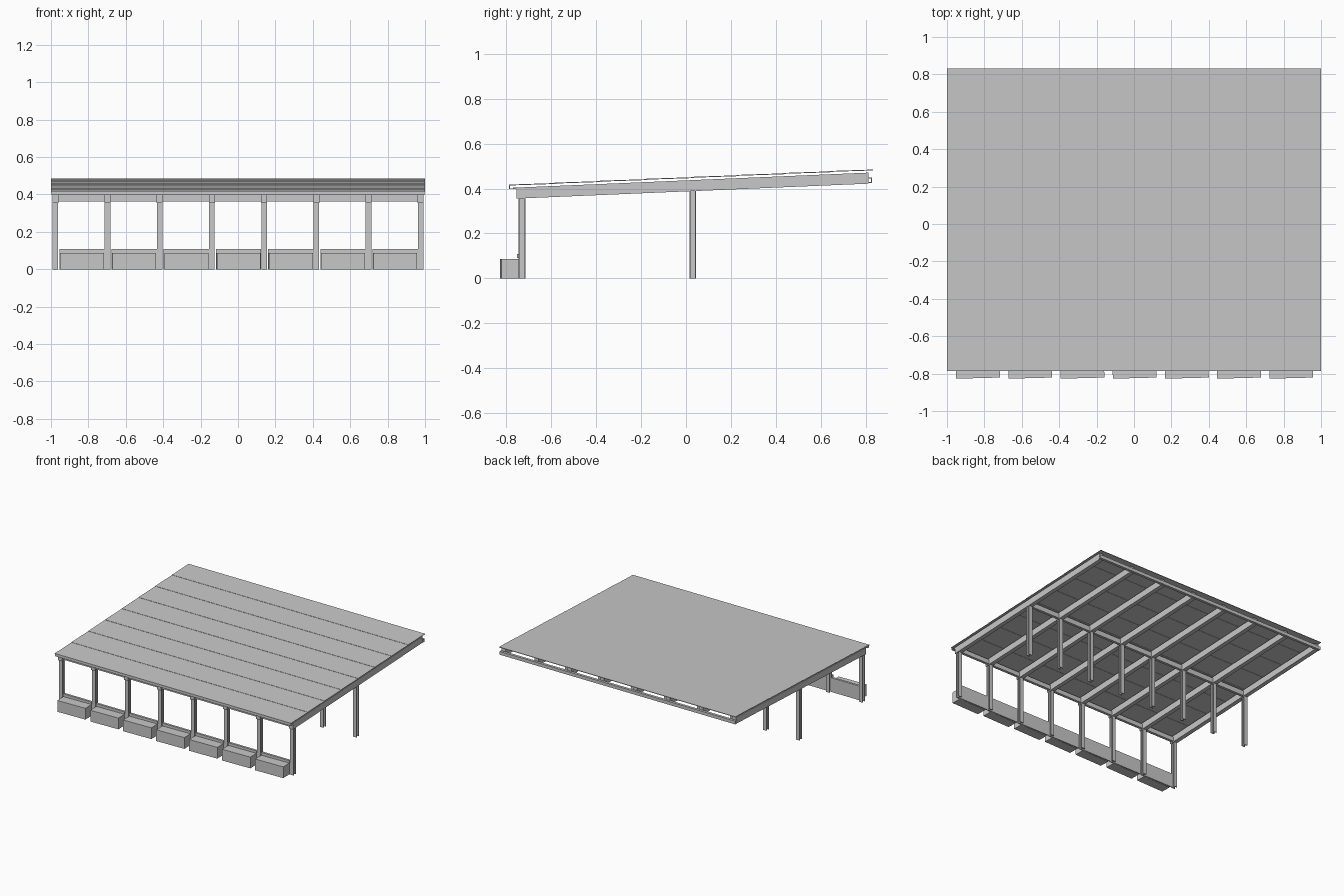
import bpy, math
from mathutils import Matrix, Vector

if "Cube" in bpy.data.objects:
    bpy.data.objects.remove(bpy.data.objects["Cube"])

grey = bpy.data.materials.new("light grey")
grey.diffuse_color = (0.58, 0.58, 0.58, 1)
grey.use_nodes = True
grey.node_tree.nodes["Principled BSDF"].inputs["Base Color"].default_value = grey.diffuse_color

SLOPE = 0.0425
POST_X = [-0.977 + i * 0.2791 for i in range(8)]
FRONT_Y, MID_Y = -0.73, 0.03


def extrude(name, profile, axis, start, end):
    """Extrude a closed profile along an axis: X uses (y, z), Y uses (x, z), Z uses (x, y)."""
    place = {'X': lambda a, b, t: (t, a, b),
             'Y': lambda a, b, t: (a, t, b),
             'Z': lambda a, b, t: (a, b, t)}[axis]
    n = len(profile)
    verts = [place(a, b, t) for t in (start, end) for a, b in profile]
    faces = [tuple(range(n))[::-1], tuple(range(n, 2 * n))]
    faces += [(i, (i + 1) % n, n + (i + 1) % n, n + i) for i in range(n)]
    if axis == 'Y':
        faces = [f[::-1] for f in faces]
    mesh = bpy.data.meshes.new(name)
    mesh.from_pydata(verts, [], faces)
    mesh.materials.append(grey)
    obj = bpy.data.objects.new(name, mesh)
    bpy.context.collection.objects.link(obj)
    return obj


def box(name, x0, x1, y0, y1, z0, z1):
    return extrude(name, [(x0, y0), (x1, y0), (x1, y1), (x0, y1)], 'Z', z0, z1)


def h_section(cx, cy, w, d, flange, web):
    """H outline with its flanges facing front and back."""
    right = [(w, -d), (w, -d + flange), (web, -d + flange),
             (web, d - flange), (w, d - flange), (w, d)]
    left = [(-x, y) for x, y in reversed(right)]
    return [(cx + x, cy + y) for x, y in right + left]


# steel posts and sloping rafters
for x in POST_X:
    extrude("front_post", h_section(x, FRONT_Y, 0.015, 0.015, 0.005, 0.004), 'Z', 0, 0.358)
    extrude("middle_post", h_section(x, MID_Y, 0.015, 0.015, 0.005, 0.004), 'Z', 0, 0.39)
    y0, y1 = -0.755, 0.812
    rise = (y1 - y0) * SLOPE
    extrude("rafter", [(y0, 0.355), (y1, 0.355 + rise), (y1, 0.404 + rise), (y0, 0.404)],
            'X', x - 0.016, x + 0.016)

# cross beams over both post rows
box("front_beam", POST_X[0], POST_X[-1], -0.74, -0.72, 0.362, 0.396)
box("middle_beam", POST_X[0], POST_X[-1], 0.02, 0.04, 0.392, 0.43)

# lapped roof sheets, each one resting on the next lower sheet
COUNT, Y0, Y1 = 8, -0.787, 0.832
step = (Y1 - Y0) / COUNT
for i in range(COUNT):
    a = Y0 + i * step
    b = min(a + step + 0.012, Y1)
    za = 0.4135 + i * step * SLOPE
    zb = za + (b - a) * SLOPE - 0.002
    extrude("roof_sheet", [(a, za), (b, zb), (b, zb + 0.004), (a, za + 0.004)], 'X', -1, 1)

# channel shaped edge rails at the front and back of the roof
t = 0.004
extrude("front_edge_rail", [(-0.787, 0.397), (-0.768, 0.397), (-0.768, 0.397 + t),
        (-0.787 + t, 0.397 + t), (-0.787 + t, 0.415), (-0.787, 0.415)], 'X', -0.998, 0.998)
extrude("front_batten", [(-0.77, 0.397), (-0.755, 0.397), (-0.755, 0.404), (-0.77, 0.404)],
        'X', -0.99, 0.99)
extrude("back_edge_rail", [(0.808, 0.424), (0.828, 0.424), (0.828, 0.449), (0.808, 0.449),
        (0.808, 0.445), (0.824, 0.445), (0.824, 0.428), (0.808, 0.428)], 'X', -0.998, 0.998)

# feed troughs, backboards and rails in each bay
for x0, x1 in zip(POST_X, POST_X[1:]):
    c = (x0 + x1) / 2 + 0.003
    box("backboard", c - 0.121, c + 0.121, -0.745, -0.735, 0, 0.108)
    box("top_rail", c - 0.121, c + 0.121, -0.752, -0.745, 0.09, 0.108)
    trough = box("trough", -0.117, 0.117, -0.038, 0.038, 0, 0.086)
    trough.matrix_world = Matrix.Translation(Vector((c, -0.786, 0))) @ Matrix.Rotation(math.radians(1.5), 4, 'Z')
